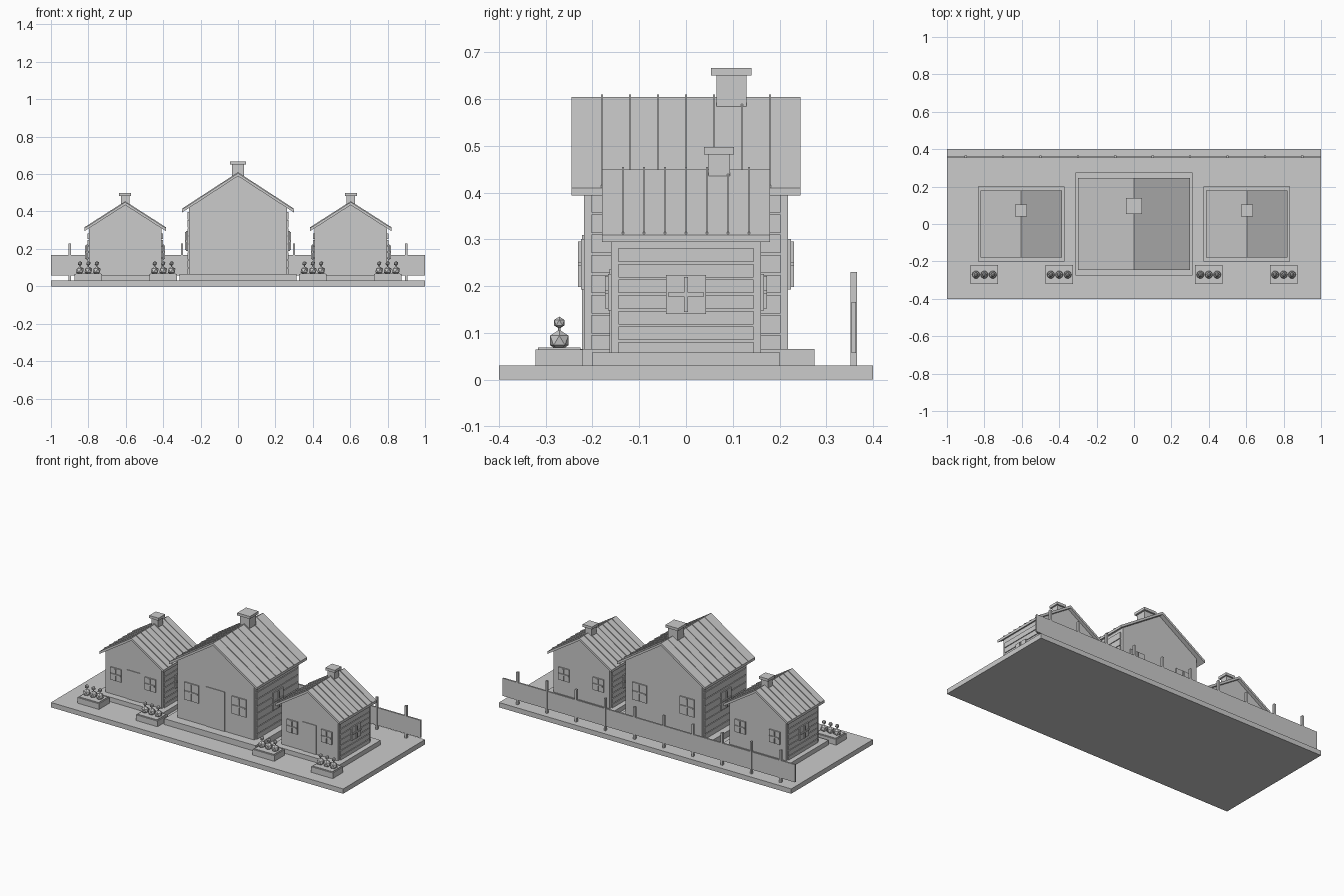
import bpy
import bmesh
from mathutils import Matrix

if "Cube" in bpy.data.objects:
    bpy.data.objects.remove(bpy.data.objects["Cube"], do_unlink=True)

GREY = (0.6, 0.6, 0.6, 1.0)
mat = bpy.data.materials.new("plain grey")
mat.use_nodes = True
mat.diffuse_color = GREY
mat.node_tree.nodes["Principled BSDF"].inputs["Base Color"].default_value = GREY


def finish(name, bm):
    bmesh.ops.recalc_face_normals(bm, faces=bm.faces)
    mesh = bpy.data.meshes.new(name)
    bm.to_mesh(mesh)
    bm.free()
    mesh.materials.append(mat)
    obj = bpy.data.objects.new(name, mesh)
    bpy.context.collection.objects.link(obj)
    return obj


def add_box(bm, x, y, z):
    """Add a box from three (low, high) ranges."""
    size = [r[1] - r[0] for r in (x, y, z)]
    mid = [(r[0] + r[1]) / 2 for r in (x, y, z)]
    bmesh.ops.create_cube(bm, size=1, matrix=Matrix.Translation(mid) @ Matrix.Diagonal((*size, 1)))


def box(name, x, y, z):
    bm = bmesh.new()
    add_box(bm, x, y, z)
    return finish(name, bm)


def add_prism(bm, profile, y0, y1):
    """Extrude an xz profile along y."""
    face = bm.faces.new([bm.verts.new((x, y0, z)) for x, z in profile])
    new = bmesh.ops.extrude_face_region(bm, geom=[face])["geom"]
    verts = [v for v in new if isinstance(v, bmesh.types.BMVert)]
    bmesh.ops.translate(bm, verts=verts, vec=(0, y1 - y0, 0))


def around(mid, half):
    return (mid - half, mid + half)


def window(name, centre, axis, side, w, h):
    """Plate with a raised cross, facing along the given axis and side."""
    bm = bmesh.new()
    bar = 0.004

    def slab(half_w, half_h, d0, d1):
        depth = sorted((centre[axis] + side * d0, centre[axis] + side * d1))
        ranges = [around(centre[0], half_w), around(centre[1], half_w), around(centre[2], half_h)]
        ranges[axis] = depth
        add_box(bm, *ranges)

    slab(w / 2, h / 2, -0.005, 0.007)
    slab(w * 0.45, bar, 0, 0.013)
    slab(bar, h * 0.45, 0, 0.013)
    finish(name, bm)


def house(label, cx, p):
    hw, hd, floor = p["half_width"], p["half_depth"], p["floor"]
    rw, rd, ridge, eave = p["roof_width"], p["roof_depth"], p["ridge"], p["eave"]
    slope = (ridge - eave) / rw
    thick = 0.016

    def height(x):
        return ridge - slope * x

    # Foundation slab
    fx, fy = p["slab"]
    box(label + "_foundation", around(cx, fx), (-fy, fy), (0.03, floor))

    # Gabled walls
    bm = bmesh.new()
    top = height(hw) - thick
    add_prism(bm, [(cx - hw, floor), (cx + hw, floor), (cx + hw, top),
                   (cx, ridge - thick), (cx - hw, top)], -hd, hd)
    finish(label + "_walls", bm)

    # Timber cladding on both long sides
    bm = bmesh.new()
    pitch, z = p["board"], floor - p["board"] * 0.3
    while z + pitch < top + 0.005:
        low, high = max(z + 0.003, floor), z + pitch - 0.001
        add_box(bm, around(cx, hw + 0.008), (-hd + 0.016, hd - 0.016), (low, high))
        z += pitch
    finish(label + "_cladding", bm)

    # Roof and its battens
    def roof_profile(width, lift, drop):
        return [(cx - width, height(width) + lift), (cx, ridge + lift), (cx + width, height(width) + lift),
                (cx + width, height(width) - drop), (cx, ridge - drop), (cx - width, height(width) - drop)]

    bm = bmesh.new()
    add_prism(bm, roof_profile(rw, 0, thick), -rd, rd)
    finish(label + "_roof", bm)
    bm = bmesh.new()
    for i in range(-3, 4):
        y = i * p["batten"]
        add_prism(bm, roof_profile(rw - 0.002, 0.005, 0.004), y - 0.002, y + 0.002)
    finish(label + "_roof_battens", bm)

    # Chimney with cap
    y, half, cap, tall = p["chimney"]
    box(label + "_chimney", around(cx, half), around(y, half), (ridge - 0.04, tall - 0.014))
    box(label + "_chimney_cap", around(cx, cap), around(y, cap), (tall - 0.016, tall))

    # Door
    dw, dh = p["door"]
    box(label + "_door", around(cx, dw), (-hd - 0.004, -hd + 0.004), (floor, dh))

    # Windows on all four walls
    wx, wz, w, h = p["window"]
    for side in (-1, 1):
        for s in (-1, 1):
            window(label + "_gable_window", (cx + s * wx, side * hd, wz), 1, side, w, h)
        sz, sw, sh = p["side_window"]
        window(label + "_side_window", (cx + side * (hw + 0.008), 0, sz), 0, side, sw, sh)


main = dict(half_width=0.263, half_depth=0.218, floor=0.066, slab=(0.313, 0.275),
            roof_width=0.3, roof_depth=0.245, ridge=0.605, eave=0.41, board=0.043, batten=0.06,
            chimney=(0.097, 0.032, 0.043, 0.667), door=(0.063, 0.31),
            window=(0.163, 0.247, 0.098, 0.108), side_window=(0.242, 0.1, 0.108))
cottage = dict(half_width=0.193, half_depth=0.16, floor=0.058, slab=(0.232, 0.201),
               roof_width=0.219, roof_depth=0.18, ridge=0.45, eave=0.31, board=0.0335, batten=0.045,
               chimney=(0.071, 0.023, 0.032, 0.498), door=(0.046, 0.237),
               window=(0.118, 0.187, 0.073, 0.078), side_window=(0.182, 0.085, 0.083))

# Ground and houses
box("ground", (-1, 1), (-0.4, 0.4), (0, 0.03))
house("main_house", 0, main)
house("left_cottage", 0.603, cottage)
house("right_cottage", -0.603, cottage)

# Back fence
box("fence_panel", (-1, 1), (0.354, 0.364), (0.057, 0.166))
bm = bmesh.new()
for i in range(10):
    add_box(bm, around(-0.9 + i * 0.2, 0.006), (0.352, 0.366), (0.03, 0.23))
finish("fence_posts", bm)

# Planters with shrubs and flowers
for cx in (-0.8, -0.4, 0.4, 0.8):
    box("planter", around(cx, 0.074), around(-0.271, 0.051), (0.03, 0.065))
    box("planter_soil", around(cx, 0.067), around(-0.271, 0.045), (0.06, 0.069))
    shrubs, stems, flowers = bmesh.new(), bmesh.new(), bmesh.new()
    for i in (-1, 0, 1):
        x = cx + i * 0.045
        bmesh.ops.create_icosphere(shrubs, subdivisions=1, radius=0.023,
                                   matrix=Matrix.Translation((x, -0.271, 0.084)))
        bmesh.ops.create_cone(stems, cap_ends=True, segments=6, radius1=0.003, radius2=0.003,
                              depth=0.03, matrix=Matrix.Translation((x, -0.271, 0.107)))
        bmesh.ops.create_icosphere(flowers, subdivisions=1, radius=0.013,
                                   matrix=Matrix.Translation((x, -0.271, 0.122)))
    finish("shrubs", shrubs)
    finish("flower_stems", stems)
    finish("flowers", flowers)
